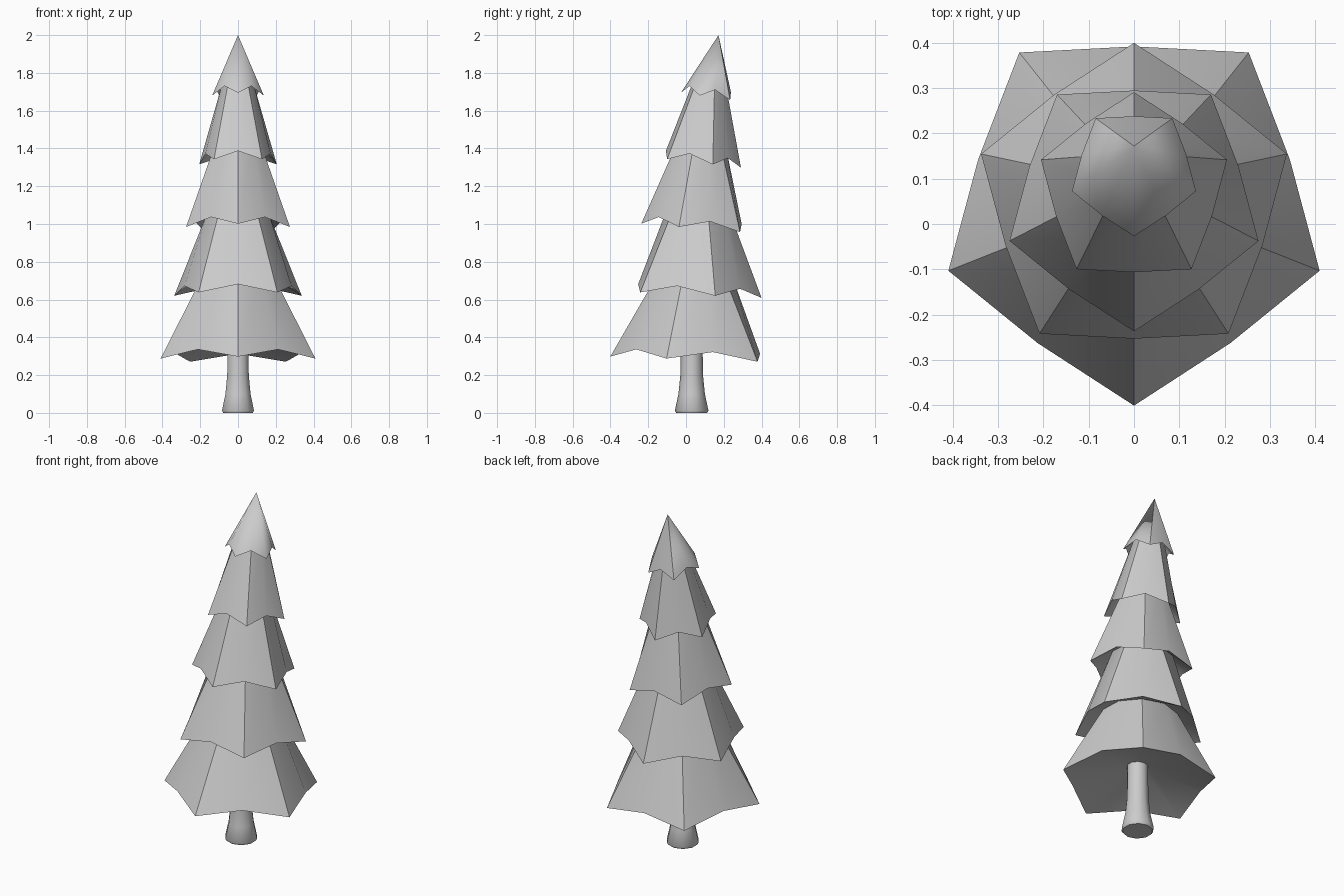
import bpy, bmesh
from math import sin, cos, pi, radians

old = bpy.data.objects.get("Cube")
if old:
    bpy.data.objects.remove(old, do_unlink=True)

grey = bpy.data.materials.new("plain_grey")
grey.use_nodes = True
grey.diffuse_color = (0.6, 0.6, 0.6, 1)
grey.node_tree.nodes["Principled BSDF"].inputs["Base Color"].default_value = (0.6, 0.6, 0.6, 1)


def ring(bm, n, r, cy, z, slope=0.0, turn=0.0, notch=1.0, lift=0.0):
    """Ring of points; every second point may be pulled in and lifted."""
    verts = []
    for i in range(n):
        a = turn - pi / 2 + 2 * pi * i / n
        rad = r * (notch if i % 2 else 1)
        y = rad * sin(a)
        verts.append(bm.verts.new((rad * cos(a), cy + y, z + slope * y + (lift if i % 2 else 0))))
    return verts


def bridge(bm, low, high):
    n = len(low)
    for i in range(n):
        j = (i + 1) % n
        bm.faces.new((low[i], low[j], high[j], high[i]))


def finish(bm, name, angle):
    bmesh.ops.recalc_face_normals(bm, faces=bm.faces)
    mesh = bpy.data.meshes.new(name)
    bm.to_mesh(mesh)
    bm.free()
    mesh.materials.append(grey)
    ob = bpy.data.objects.new(name, mesh)
    bpy.context.collection.objects.link(ob)
    bpy.ops.object.select_all(action='DESELECT')
    ob.select_set(True)
    bpy.context.view_layer.objects.active = ob
    bpy.ops.object.shade_smooth_by_angle(angle=radians(angle))


# Branch tiers: rim radius, rim centre y, rim height, rim tilt
rims = [(0.431, 0.03, 0.283, -0.035),
        (0.355, 0.045, 0.625, -0.045),
        (0.289, 0.052, 0.977, -0.085),
        (0.216, 0.075, 1.323, -0.115),
        (0.144, 0.117, 1.673, -0.15)]
# Necks under each tier: radius, centre y, height
necks = [(0.08, 0.03, 0.40), (0.21, 0.045, 0.70), (0.17, 0.065, 1.06),
         (0.135, 0.08, 1.40), (0.085, 0.125, 1.75)]

for k, (r, cy, z, slope) in enumerate(rims):
    bm = bmesh.new()
    turn = pi * (k % 2)
    rim = ring(bm, 10, r, cy, z, slope, turn, 0.84, 0.043)
    under = ring(bm, 10, *necks[k], slope, turn)
    bridge(bm, under, rim)
    bm.faces.new(under)
    if k < 4:
        top = ring(bm, 10, *necks[k + 1], slope, turn)
        bridge(bm, rim, top)
        bm.faces.new(top)
    else:
        tip = bm.verts.new((0, 0.172, 2.0))
        for i in range(10):
            bm.faces.new((rim[i], rim[(i + 1) % 10], tip))
    finish(bm, f"branch_tier_{k + 1}", 40)

# Flared trunk
bm = bmesh.new()
rings = [ring(bm, 10, r, 0.03, z) for r, z in
         ((0.082, 0), (0.089, 0.012), (0.07, 0.1), (0.06, 0.2), (0.057, 0.42))]
for a, b in zip(rings, rings[1:]):
    bridge(bm, a, b)
bm.faces.new(rings[0])
bm.faces.new(rings[-1])
finish(bm, "trunk", 50)
